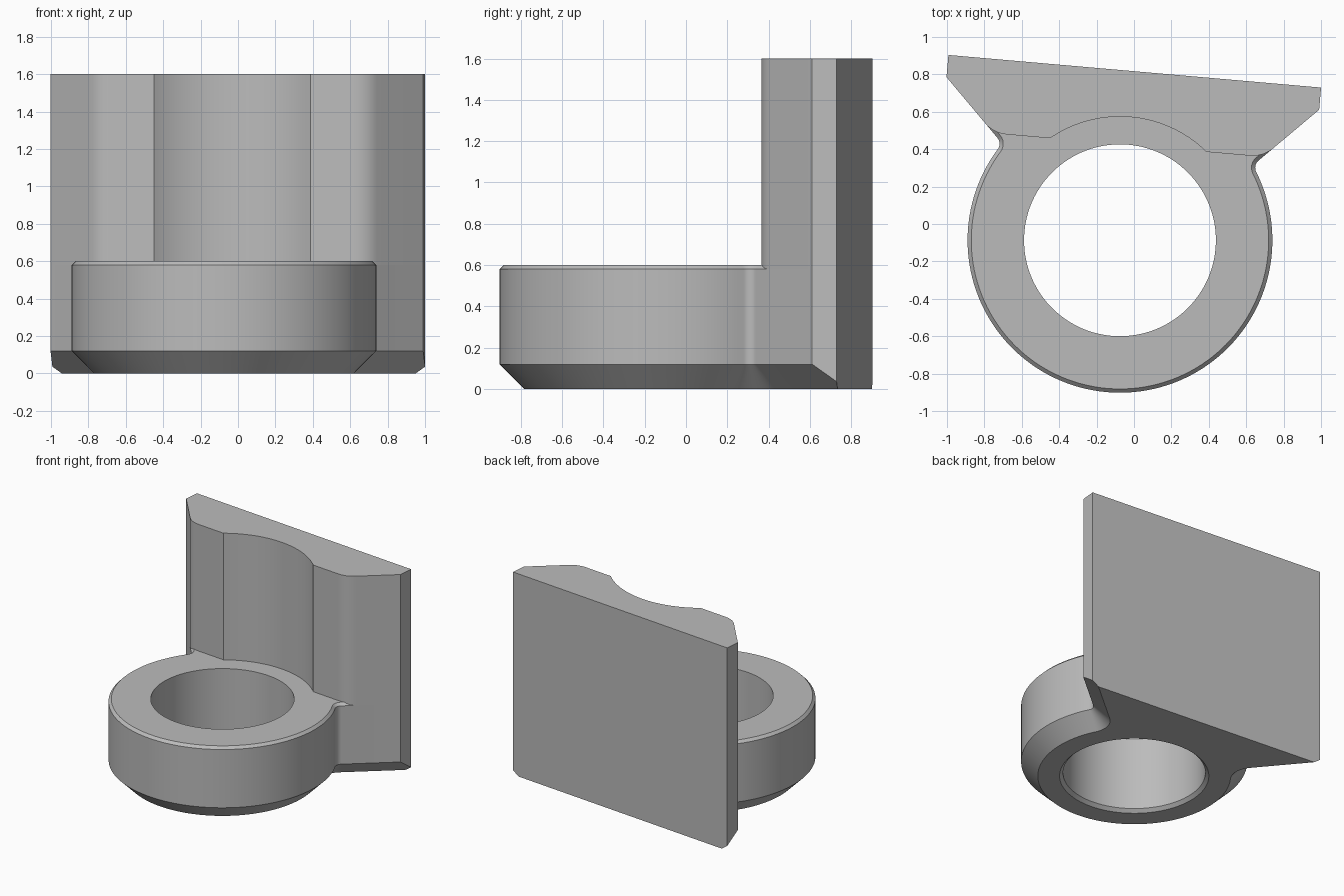
import bpy, bmesh
from math import sin, cos, pi, radians, sqrt, atan2
from mathutils import Vector

cube = bpy.data.objects.get("Cube")
if cube:
    bpy.data.objects.remove(cube, do_unlink=True)

metal = bpy.data.materials.new("plain grey")
metal.use_nodes = True
grey = (0.5, 0.5, 0.5, 1)
metal.diffuse_color = grey
metal.node_tree.nodes["Principled BSDF"].inputs["Base Color"].default_value = grey

RING, HOLE, SCOOP = 0.815, 0.513, 0.661
WIDTH, BACK, FRONT = 1.0, 0.907, 0.511
DIAG = 0.212          # side flanks follow y = x - DIAG
NECK, CORNER = 0.05, 0.17


def arc(cx, cy, r, start, end, n):
    return [(cx + r * cos(start + (end - start) * i / n),
             cy + r * sin(start + (end - start) * i / n)) for i in range(n + 1)]


def mirrored(half):
    """Closed outline from its +x half, the last point lying on x = 0."""
    return half + [(-x, y) for x, y in reversed(half[:-1])]


def foot_outline(inset):
    """Ring blended into the flanks, which run on past the plate ends."""
    s = DIAG / sqrt(2) + NECK
    t = sqrt((RING + NECK) ** 2 - s * s)
    cx, cy = (s + t) / sqrt(2), (t - s) / sqrt(2)
    a = atan2(cy, cx)
    half = [(1.2, 1.4), (1.2, 1.2 - DIAG + inset * sqrt(2))]
    half += arc(cx, cy, NECK + inset, 0.75 * pi, pi + a, 12)
    half += arc(0, 0, RING - inset, a, -pi / 2, 48)[1:]
    return mirrored(half)


def plate_outline():
    """Back plate with rounded shoulders and a hollow above the ring."""
    dx = CORNER * (sqrt(2) - 1)
    a = atan2(FRONT, sqrt(SCOOP ** 2 - FRONT ** 2))
    half = [(1.2, 1.4), (1.2, 1.2 - DIAG)]
    half += arc(FRONT + DIAG - dx, FRONT + CORNER, CORNER, -pi / 4, -pi / 2, 8)
    half += arc(0, 0, SCOOP, a, pi / 2, 18)
    return mirrored(half)


def loft(name, layers, trim=True):
    """Skin stacked outlines, then trim to the plate's back and ends."""
    bm = bmesh.new()
    rings = [[bm.verts.new((x, y, z)) for x, y in pts] for z, pts in layers]
    bm.faces.new(rings[0])
    bm.faces.new(rings[-1])
    for low, high in zip(rings, rings[1:]):
        for i in range(len(low)):
            bm.faces.new((low[i - 1], low[i], high[i], high[i - 1]))
    if trim:
        for co, no in (((0, BACK, 0), (0, 1, 0)), ((WIDTH, 0, 0), (1, 0, 0)),
                       ((-WIDTH, 0, 0), (-1, 0, 0))):
            bmesh.ops.bisect_plane(bm, geom=bm.verts[:] + bm.edges[:] + bm.faces[:],
                                   plane_co=Vector(co), plane_no=Vector(no), clear_outer=True)
            rim = [e for e in bm.edges if e.is_boundary]
            bmesh.ops.holes_fill(bm, edges=rim, sides=0)
    bmesh.ops.recalc_face_normals(bm, faces=bm.faces[:])
    mesh = bpy.data.meshes.new(name)
    bm.to_mesh(mesh)
    bm.free()
    mesh.materials.append(metal)
    obj = bpy.data.objects.new(name, mesh)
    bpy.context.collection.objects.link(obj)
    obj.location = (-0.075, -0.087, 0)
    obj.rotation_euler.z = radians(-5)
    return obj


def circle(r):
    return arc(0, 0, r, 0, 2 * pi, 96)[:-1]


# Clamp ring and foot, chamfered below and lightly above
foot = loft("ring_foot", [(0, foot_outline(0.12)), (0.12, foot_outline(0)),
                          (0.58, foot_outline(0)), (0.6, foot_outline(0.02))])
# Upright back plate
plate = loft("back_plate", [(0.58, plate_outline()), (1.6, plate_outline())])

# Bore with a small chamfer at the bottom
bore = loft("bore_cutter", [(-0.1, circle(HOLE + 0.125)), (0.025, circle(HOLE)),
                            (0.8, circle(HOLE))], trim=False)
bore.hide_render = True
cut = foot.modifiers.new("bore", "BOOLEAN")
cut.operation = "DIFFERENCE"
cut.solver = "EXACT"
cut.object = bore
bpy.context.view_layer.objects.active = foot
bpy.ops.object.modifier_apply(modifier=cut.name)
bpy.data.objects.remove(bore, do_unlink=True)

for obj in (foot, plate):
    bpy.ops.object.select_all(action="DESELECT")
    obj.select_set(True)
    bpy.context.view_layer.objects.active = obj
    bpy.ops.object.shade_smooth_by_angle(angle=radians(25))
